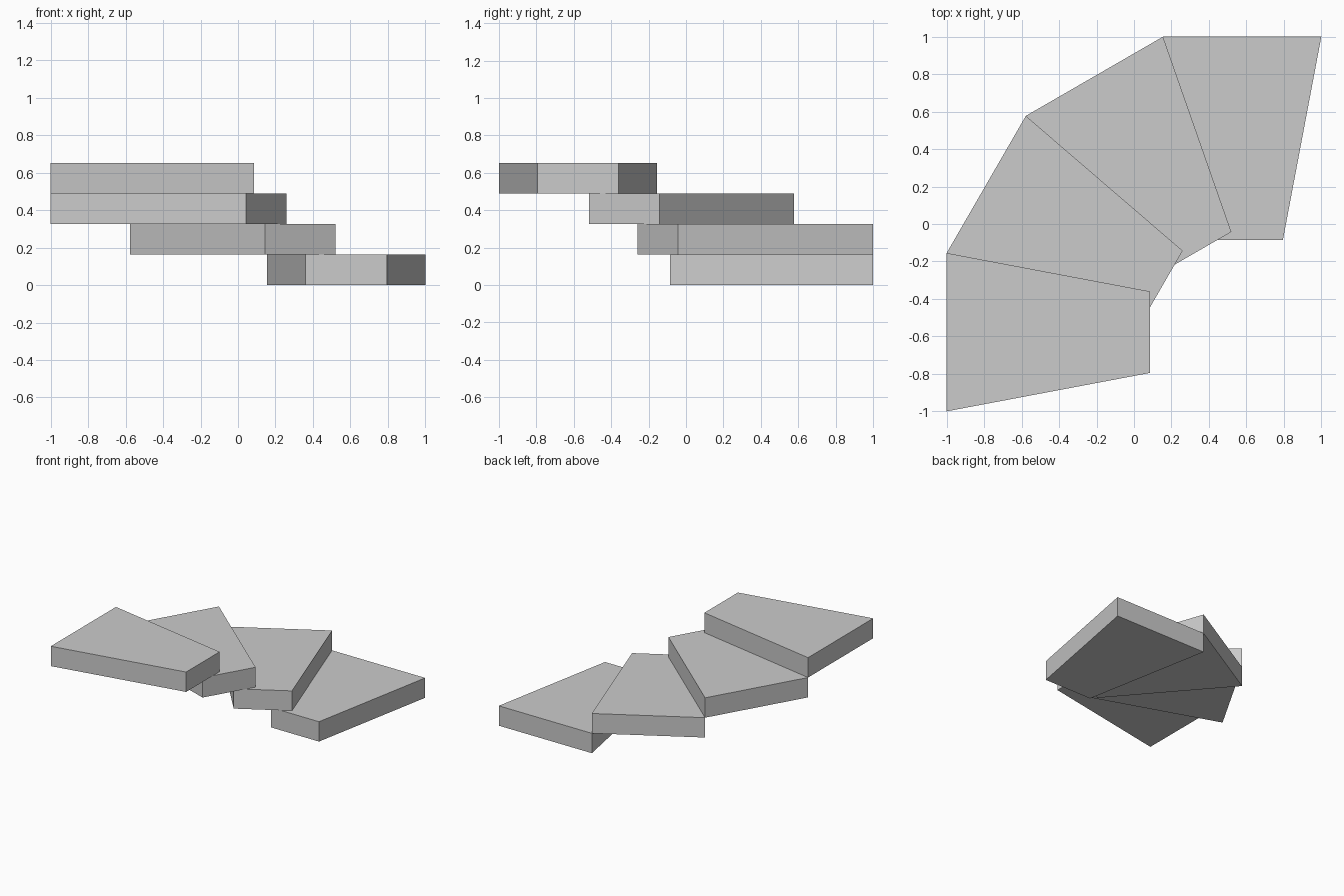
import bpy, bmesh, math
from mathutils import Matrix, Vector

if "Cube" in bpy.data.objects:
    bpy.data.objects.remove(bpy.data.objects["Cube"])

STEPS = 4
RISE = 0.163            # thickness of each step
PIVOT = 0.5775          # turning axis at (PIVOT, -PIVOT)
# Tapered tread outline relative to the turning axis
TREAD = [(-0.2175, 0.4925), (0.2175, 0.4925), (0.4225, 1.5775), (-0.4225, 1.5775)]

grey = bpy.data.materials.new("light_grey")
grey.diffuse_color = (0.6, 0.6, 0.6, 1)
grey.use_nodes = True
grey.node_tree.nodes["Principled BSDF"].inputs["Base Color"].default_value = grey.diffuse_color


def make_step(i):
    """One tapered slab, turned 30 degrees further than the one below."""
    turn = Matrix.Rotation(math.radians(30 * i), 3, 'Z')
    base = Vector((PIVOT, -PIVOT, RISE * i))
    bm = bmesh.new()
    face = bm.faces.new([bm.verts.new(turn @ Vector((x, y, 0)) + base) for x, y in TREAD])
    top = bmesh.ops.extrude_face_region(bm, geom=[face])["geom"]
    bmesh.ops.translate(bm, vec=(0, 0, RISE),
                        verts=[v for v in top if isinstance(v, bmesh.types.BMVert)])
    bmesh.ops.recalc_face_normals(bm, faces=bm.faces)
    name = f"stair_step_{i + 1}"
    mesh = bpy.data.meshes.new(name)
    bm.to_mesh(mesh)
    bm.free()
    mesh.materials.append(grey)
    bpy.context.collection.objects.link(bpy.data.objects.new(name, mesh))


# Quarter-turn winding stair
for i in range(STEPS):
    make_step(i)
